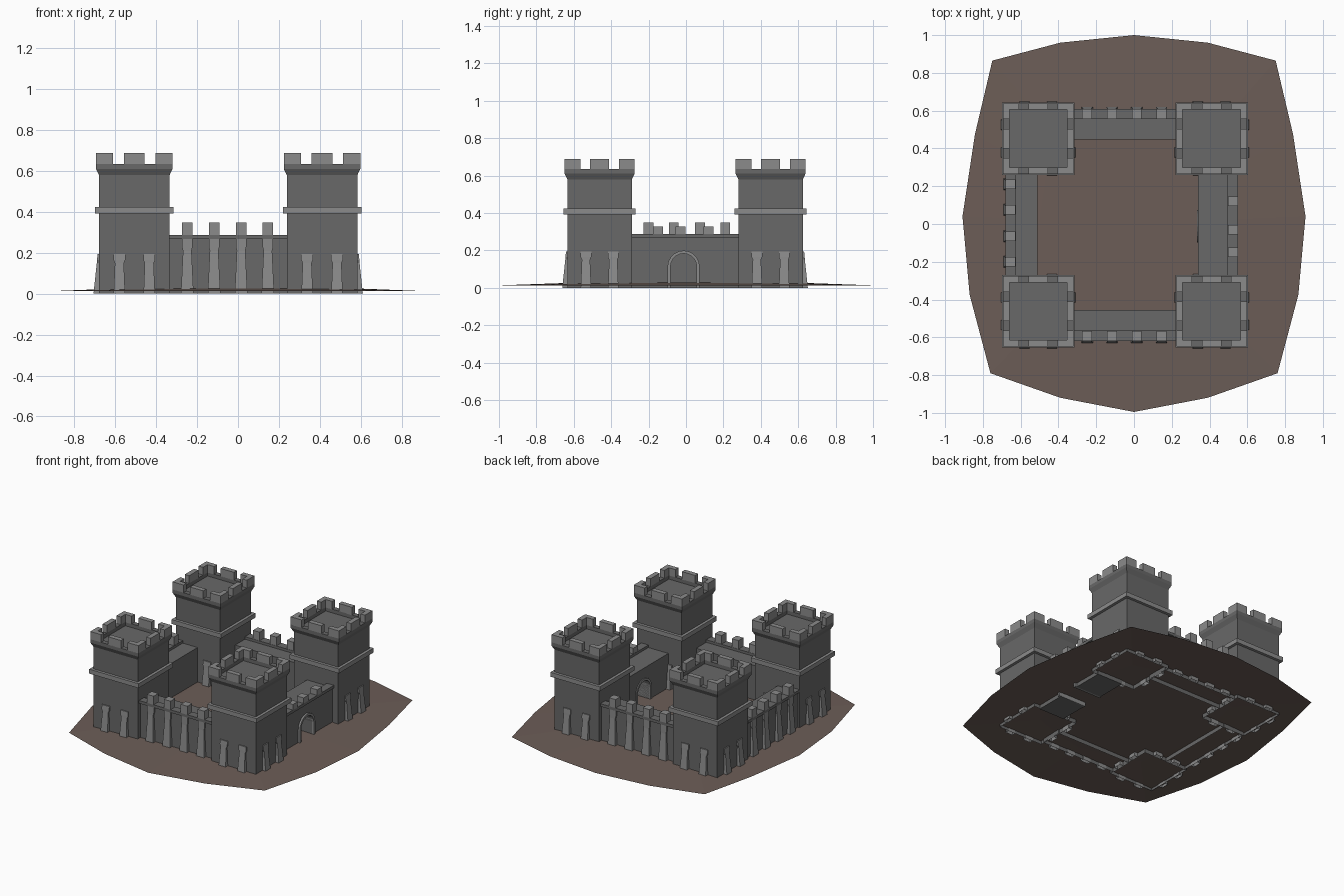
import bpy, bmesh
from math import cos, sin, pi
from mathutils import Matrix

if "Cube" in bpy.data.objects:
    bpy.data.objects.remove(bpy.data.objects["Cube"])


def material(name, rgb):
    m = bpy.data.materials.new(name)
    m.diffuse_color = (*rgb, 1)
    m.use_nodes = True
    m.node_tree.nodes["Principled BSDF"].inputs["Base Color"].default_value = m.diffuse_color
    return m


STONE = material("dark_stone", (0.14, 0.14, 0.14))
TRIM = material("light_stone", (0.26, 0.26, 0.26))
EARTH = material("earth", (0.15, 0.11, 0.095))


def make(name, bm, mat, fix=True):
    if fix:
        bmesh.ops.recalc_face_normals(bm, faces=bm.faces[:])
    me = bpy.data.meshes.new(name)
    bm.to_mesh(me)
    bm.free()
    me.materials.append(mat)
    return place(name, me)


def place(name, me, loc=(0, 0, 0)):
    ob = bpy.data.objects.new(name, me)
    ob.location = loc
    bpy.context.collection.objects.link(ob)
    return ob


def loft(bm, rings, bottom=False, top=True, M=Matrix()):
    vs = [[bm.verts.new(M @ Matrix.Translation(p).translation) for p in r] for r in rings]
    n = len(vs[0])
    for a, b in zip(vs, vs[1:]):
        for i in range(n):
            j = (i + 1) % n
            bm.faces.new((a[i], a[j], b[j], b[i]))
    if bottom:
        bm.faces.new(vs[0][::-1])
    if top:
        bm.faces.new(vs[-1])


def rect(x0, x1, y0, y1, z):
    return [(x0, y0, z), (x1, y0, z), (x1, y1, z), (x0, y1, z)]


def square(h, z):
    return rect(-h, h, -h, h, z)


def box(bm, x0, x1, y0, y1, z0, z1, M=Matrix(), bottom=True):
    loft(bm, [rect(x0, x1, y0, y1, z0), rect(x0, x1, y0, y1, z1)], bottom, True, M)


def buttress(bm, s, face, sections, M):
    # outward is local -y
    loft(bm, [rect(s - w, s + w, -face - d, -face + 0.002, z) for z, w, d in sections], False, True, M)


def turn(k):
    return Matrix.Rotation(k * pi / 2, 4, 'Z')


# Ground: a slightly domed sheet
edge = [(0, 1), (.39, .96), (.75, .865), (.842, .475), (.908, .04), (.87, -.375), (.76, -.79),
        (.39, -.92), (0, -.995)]
edge += [(-x, y) for x, y in edge[7:0:-1]]
bm = bmesh.new()
loft(bm, [[(x, y, .013) for x, y in edge], [(x * .55, y * .55, .029) for x, y in edge]])
make("ground", bm, EARTH)

# Tower parts, modelled once around the origin
B, P, I = .1725, .187, .153
bm = bmesh.new()
loft(bm, [square(h, z) for h, z in ((B, 0), (B, .58), (P, .61), (P, .634), (I, .634), (I, .608))])
body = make("tower_body", bm, STONE)

bm = bmesh.new()
loft(bm, [square(h, z) for h, z in ((B, .393), (.192, .393), (.192, .424), (B, .424))], top=False)
band = make("tower_band", bm, TRIM)

bm = bmesh.new()
corner = [(-P, -P), (-.103, -P), (-.103, -I), (-I, -I), (-I, -.103), (-P, -.103)]
for k in range(4):
    loft(bm, [[(x, y, z) for x, y in corner] for z in (.632, .688)], True, True, turn(k))
    box(bm, -.051, .051, -P, -I, .632, .688, turn(k))
merlons = make("tower_merlons", bm, TRIM)

bm = bmesh.new()
for k in range(4):
    for s in (-.073, .073):
        buttress(bm, s, B, [(0, .028, .027), (.15, .022, .011), (.165, .029, .01), (.195, .029, .007)], turn(k))
butts = make("tower_buttresses", bm, TRIM)

spots = [(-.507, -.462), (.411, -.462), (-.507, .452), (.411, .452)]
for part in (body, band, merlons, butts):
    part.location = (*spots[0], 0)
    for x, y in spots[1:]:
        place(part.name, part.data, (x, y, 0))

# Curtain walls: name, quarter turns, span along the wall, inner and outer distance, merlon positions
walls = [("front_wall", 0, -.34, .245, .455, .62, (-.248, -.117, .015, .146)),
         ("back_wall", 2, -.245, .34, .447, .61, (.248, .117, -.015, -.146)),
         ("left_wall", 3, -.285, .295, .51, .68, (.2, .065, -.075, -.21)),
         ("gate_wall", 1, -.295, .285, .34, .55, (-.15, -.03, .12))]
STEPS = [i * pi / 10 for i in range(11)]
GY, SPRING = -.013, .113


def arch(r):
    pts = [(GY + r * cos(t), SPRING + r * sin(t)) for t in STEPS]
    return [(GY + r, 0)] + pts + [(GY - r, 0)]


for name, k, s0, s1, inner, outer, spots in walls:
    M = turn(k)
    gate = name == "gate_wall"
    face = outer - .013
    bm = bmesh.new()
    if gate:
        # profile with the archway notched out, extruded through the wall
        prof = [(s0, 0), (s0, .27), (s1, .27), (s1, 0)] + arch(.07)
        loft(bm, [[(s, -d, z) for s, z in prof] for d in (inner, face)], True, True, M)
    else:
        box(bm, s0, s1, -face, -inner, 0, .27, M, False)
    box(bm, s0, s1, -outer, -outer + .055, .268, .288, M)
    make(name, bm, STONE)

    bm = bmesh.new()
    for s in spots:
        box(bm, s - .026, s + .026, -outer, -outer + .053, .286, .327 if gate else .348, M)
    make(name + "_merlons", bm, TRIM)

    bm = bmesh.new()
    if gate:
        # arch surround, showing on both faces
        prof = arch(.086) + arch(.07)[::-1]
        loft(bm, [[(s, -d, z) for s, z in prof] for d in (inner - .006, outer)], True, True, M)
        make("gate_arch", bm, TRIM)
    else:
        for s in spots:
            buttress(bm, s, face, [(0, .031, .025), (.21, .021, .011), (.23, .026, .011), (.269, .026, .011)], M)
        make(name + "_buttresses", bm, TRIM)
